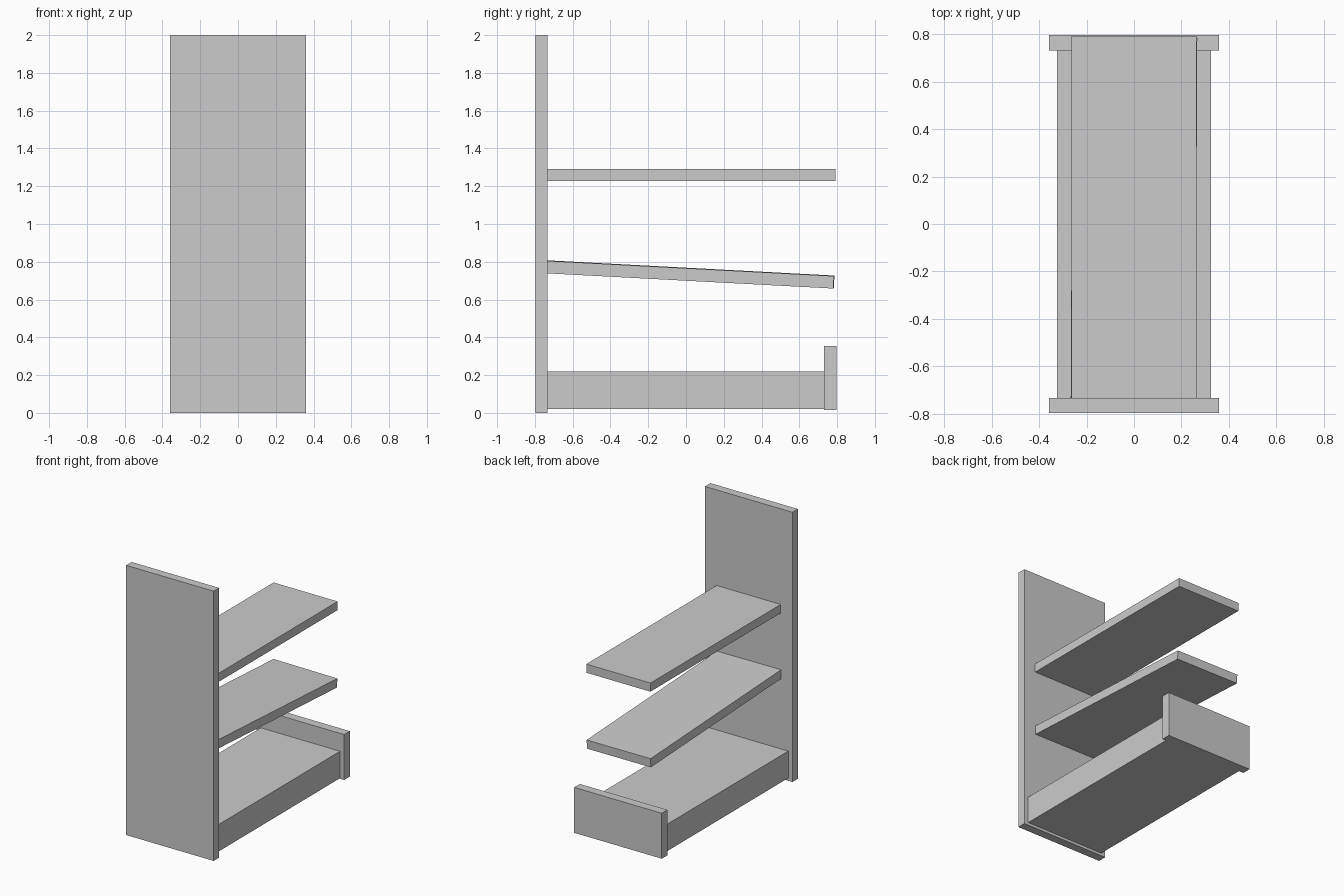
import bpy
from mathutils import Matrix, Vector, Euler

if "Cube" in bpy.data.objects:
    bpy.data.objects.remove(bpy.data.objects["Cube"])


def board(name, x, y, z, rotation=(0, 0, 0)):
    """Box spanning the given (min, max) ranges, turned about its own centre."""
    spans = (x, y, z)
    centre = Vector([(a + b) / 2 for a, b in spans])
    size = [b - a for a, b in spans]
    bpy.ops.mesh.primitive_cube_add(size=1, location=centre, rotation=rotation)
    ob = bpy.context.object
    ob.name = name
    ob.data.transform(Matrix.Diagonal((*size, 1)))
    return ob


# Tall upright panel at the front
board("upright_panel", (-0.359, 0.359), (-0.798, -0.734), (0, 2))

# Low base box and its end board
board("base_box", (-0.325, 0.325), (-0.734, 0.731), (0.02, 0.22))
board("end_board", (-0.359, 0.359), (0.731, 0.797), (0.016, 0.353))

# Level upper shelf
board("upper_shelf", (-0.263, 0.263), (-0.734, 0.792), (1.227, 1.291))

# Lower shelf, sloping down away from the panel and slightly skewed
board("lower_shelf", (-0.263, 0.263), (-0.738, 0.784), (0.700, 0.766),
      (-0.053, 0.005, -0.005))
